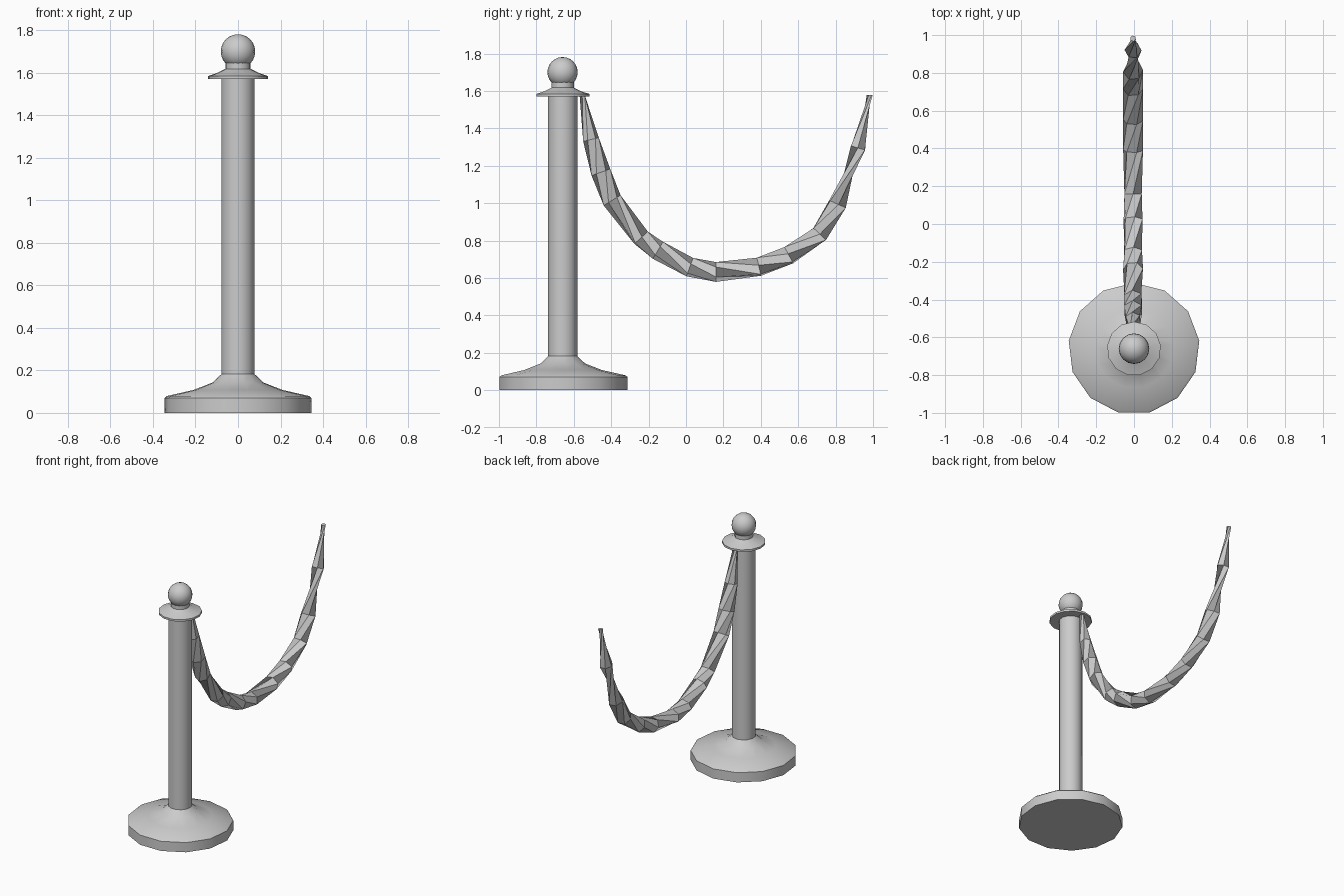
import bpy, bmesh, math
from mathutils import Vector

if "Cube" in bpy.data.objects:
    bpy.data.objects.remove(bpy.data.objects["Cube"])

POST_Y = -0.66
SIDES = 13


def make_object(name, bm, smooth=True):
    bmesh.ops.recalc_face_normals(bm, faces=bm.faces)
    me = bpy.data.meshes.new(name)
    bm.to_mesh(me)
    bm.free()
    ob = bpy.data.objects.new(name, me)
    bpy.context.collection.objects.link(ob)
    if smooth:
        bpy.ops.object.select_all(action='DESELECT')
        ob.select_set(True)
        bpy.context.view_layer.objects.active = ob
        bpy.ops.object.shade_smooth_by_angle(angle=math.radians(30))
    return ob


def skin(bm, rings):
    """Bridge successive vertex rings and cap both ends."""
    n = len(rings[0])
    for a, b in zip(rings, rings[1:]):
        for i in range(n):
            j = (i + 1) % n
            bm.faces.new((a[i], a[j], b[j], b[i]))
    bm.faces.new(rings[0][::-1])
    bm.faces.new(rings[-1])


def lathe(name, profile):
    """Turn an (r, z) profile around the post axis, one corner facing +y."""
    bm = bmesh.new()
    rings = []
    for r, z in profile:
        ring = []
        for i in range(SIDES):
            a = math.pi / 2 + 2 * math.pi * i / SIDES
            ring.append(bm.verts.new((r * math.cos(a), POST_Y + r * math.sin(a), z)))
        rings.append(ring)
    skin(bm, rings)
    return make_object(name, bm)


# Weighted foot with flared top, post, and flange under the ball
lathe("base", [(0.348, 0), (0.348, 0.07), (0.338, 0.079), (0.21, 0.108),
               (0.12, 0.143), (0.079, 0.182)])
lathe("post", [(0.079, 0.175), (0.079, 1.575)])
lathe("collar", [(0.143, 1.57), (0.143, 1.584), (0.10, 1.598), (0.06, 1.618),
                 (0.06, 1.65)])

# Ball finial
bm = bmesh.new()
bmesh.ops.create_uvsphere(bm, u_segments=16, v_segments=12, radius=0.081)
bmesh.ops.translate(bm, vec=(0, POST_Y, 1.70), verts=bm.verts)
make_object("ball_finial", bm)

# Twisted rope: tapered six-sided section swept along the sagging path
path = [(-0.555, 1.577), (-0.508, 1.34), (-0.455, 1.165), (-0.395, 1.015),
        (-0.24, 0.815), (-0.15, 0.748), (0.02, 0.658), (0.16, 0.632),
        (0.39, 0.66), (0.55, 0.722), (0.715, 0.835), (0.81, 0.995),
        (0.92, 1.295), (0.982, 1.577)]
pts = [Vector((-0.005, y, z)) for y, z in path]
bm = bmesh.new()
rings = []
side = Vector((1, 0, 0))
twist = 0.0
for k, p in enumerate(pts):
    tangent = (pts[min(k + 1, len(pts) - 1)] - pts[max(k - 1, 0)]).normalized()
    if k in (0, len(pts) - 1):
        tangent = Vector((0, 0, -1 if k == 0 else 1))
    up = side.cross(tangent)
    r = {0: 0.016, 1: 0.043, 12: 0.045, 13: 0.016}.get(k, 0.053)
    if k:
        twist += math.radians(350) * (p - pts[k - 1]).length
    ring = []
    for i in range(6):
        a = 2 * math.pi * i / 6 - twist
        ring.append(bm.verts.new(p + r * (math.cos(a) * side + math.sin(a) * up)))
    rings.append(ring)
skin(bm, rings)
make_object("rope", bm, smooth=False)
